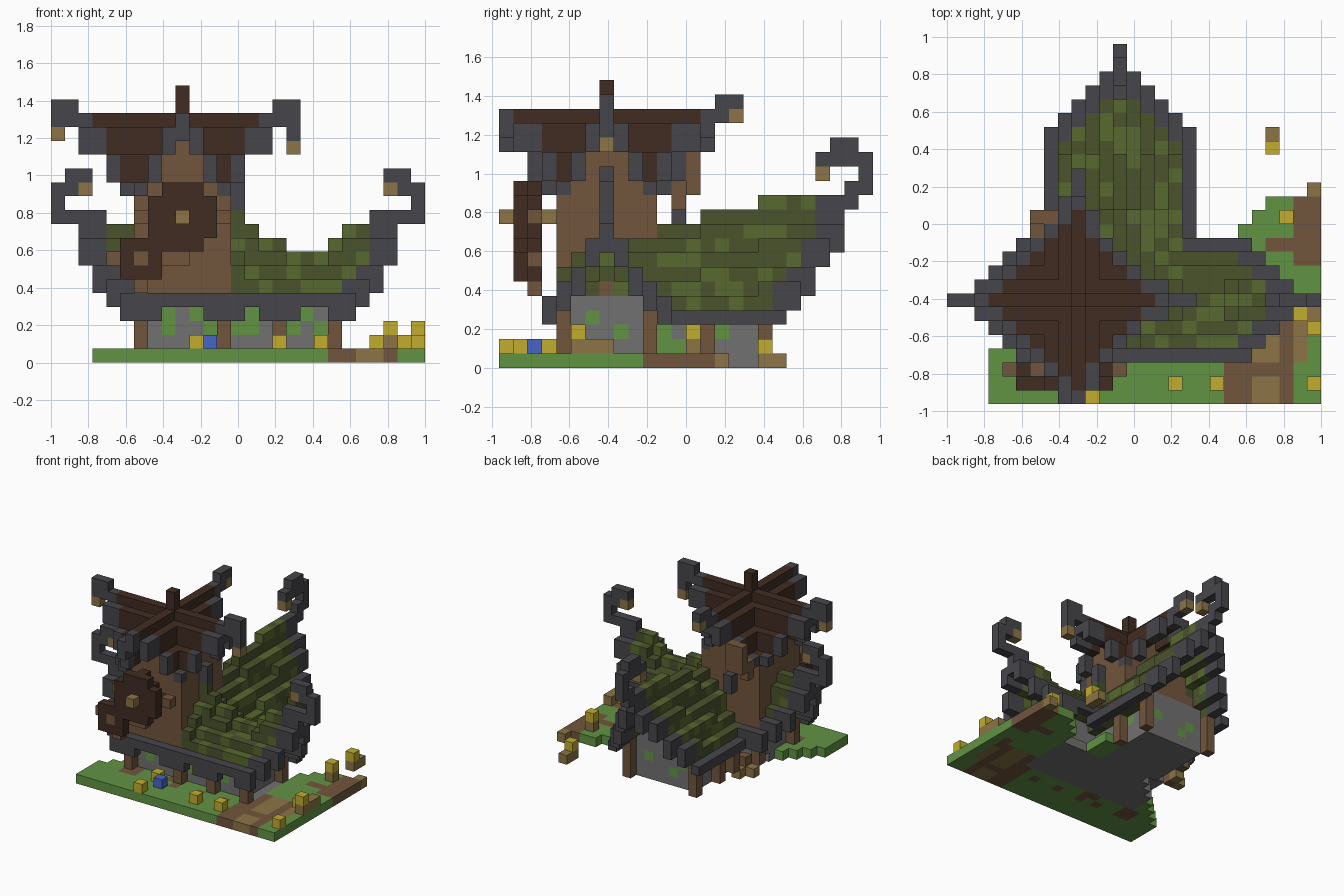
import bpy, bmesh, random
from mathutils import Vector

random.seed(4)
cube = bpy.data.objects.get("Cube")
if cube:
    bpy.data.objects.remove(cube)

U = 2 / 27                       # block size
ORIGIN = Vector((-1, -13 * U, 0))
cells = {}                       # block position -> (part, colour)


def linear(c):
    c /= 255
    return c / 12.92 if c < 0.04045 else ((c + 0.055) / 1.055) ** 2.4


palette = {
    "dark_wood": (65, 44, 34), "slate_trim": (70, 70, 75), "timber": (114, 86, 60),
    "tan_wood": (140, 117, 70), "grass": (97, 148, 68), "stone": (113, 113, 113),
    "moss_dark": (74, 83, 44), "moss_light": (88, 104, 46),
    "flower_yellow": (194, 174, 46), "flower_blue": (72, 100, 198),
}
materials = {}
for name, rgb in palette.items():
    mat = bpy.data.materials.new(name)
    colour = [linear(c) for c in rgb] + [1]
    mat.use_nodes = True
    mat.diffuse_color = colour
    mat.node_tree.nodes["Principled BSDF"].inputs["Base Color"].default_value = colour
    materials[name] = mat


def put(part, colour, x, y, z):
    """Place a box of blocks; each argument is an index or an inclusive (low, high)."""
    spans = [(v, v) if isinstance(v, int) else v for v in (x, y, z)]
    for i in range(spans[0][0], spans[0][1] + 1):
        for j in range(spans[1][0], spans[1][1] + 1):
            for k in range(spans[2][0], spans[2][1] + 1):
                cells[i, j, k] = (part, colour)


def moss():
    return "moss_light" if random.random() < 0.35 else "moss_dark"


def wall(part, i, j, low, top):
    """One column of wall: stone base, timber gable above."""
    for k in range(low, top + 1):
        put(part, "timber" if k > 4 else "stone", i, j, k)


# Ground slab with an earth path and a stone floor
def ground_colour(i, j):
    if 7 <= i <= 20 and 5 <= j <= 10:
        return "stone"
    if j < 7 and 20 <= i <= 24:
        return "tan_wood" if i in (22, 23) and j != 2 else "timber"
    if i == 25 and 3 <= j < 8:
        return "tan_wood" if j < 6 else "timber"
    if j > 9 and i > 24 or j == 11 and i > 22:
        return "timber"
    return "timber" if 5 < i < 19 and 2 < j < 6 and random.random() < 0.25 else "grass"


for i in range(3, 27):
    for j in range(16):
        west = 3 + max(0, j - 3)
        if j > 10:
            west = 21 + max(0, j - 12)
        if j == 15:
            west = 26
        if i >= west:
            put("ground", ground_colour(i, j), i, j, 0)
put("ground", "tan_wood", 26, 15, 0)
put("ground", "grass", (16, 17), (11, 13), 0)

# Long wing running left to right, sagging ridge rising to both ends
for i in range(1, 26):
    run = abs(i - 13)
    ridge = 7 if run < 7 else 8 if run == 7 else 9
    if 13 <= i <= 16:
        ridge = (10, 9, 8, 8)[i - 13]
    for j in range(3, 12):
        d = abs(j - 7)
        outer = min(11, 12 - d)
        if run > outer:
            continue
        top = round(4 + (ridge - 4) * (1 - d / 4))
        if 7 <= i <= 19 and 5 <= j <= 9:
            wall("long_wing_walls", i, j, 1, top - 2)
        rim = run >= outer - 1 or d == 4
        notch = d == 4 and i in (8, 9, 10, 14, 18, 19)
        for k in range(top if notch else top - 1, top + 1):
            put("long_wing_roof", "slate_trim" if rim else moss(), i, j, k)

# Rear wing, ridge rising toward the back
for j in range(8, 24):
    ridge = 9 if j < 14 else 10 if j < 18 else 11
    for i in range(7, 18):
        d = abs(i - 12)
        outer = min(23, 24 - d)
        if j > outer or (d == 5 and j < 11):
            continue
        top = round(3 + (ridge - 3) * (1 - d / 5))
        if d < 4 and j <= 17:
            wall("rear_wing_walls", i, j, 1 if j < 11 else 0, top - 2)
        rim = j >= outer - 1 or d == 5
        for k in range(max(3, top - 1), top + 1):
            if rim or (i, j, k) not in cells or k == top:
                put("rear_wing_roof", "slate_trim" if rim else moss(), i, j, k)

# Free-standing corner and bay posts under the eaves
for i in (6, 12, 16, 20):
    put("long_wing_posts", "timber", i, 4, (1, 3))
for i in (6, 20):
    put("long_wing_posts", "timber", i, 10, (1, 3))
for i in (8, 16):
    for j in (14, 18):
        put("rear_wing_posts", "timber", i, j, (0, 3))

# Moss patches on the stone walls
for i, k in ((8, 2), (8, 3), (10, 3), (11, 2), (13, 2), (14, 2), (14, 3), (17, 2), (18, 3), (19, 2)):
    put("long_wing_walls", "grass", i, 5, k)
for j, k in ((6, 3), (8, 2)):
    put("long_wing_walls", "grass", 19, j, k)
for i in (9, 15):
    for j, k in ((11, 1), (11, 2), (12, 1), (15, 2)):
        put("rear_wing_walls", "grass", i, j, k)
for i, k in ((10, 2), (11, 1), (14, 2)):
    put("rear_wing_walls", "grass", i, 17, k)

# Tower walls and steep star-shaped cross-gable roof
roof_top = (17, 16, 14, 12)
roof_base = (16, 15, 13, 12)
for i in range(0, 18):
    for j in range(0, 17):
        dx, dy = i - 9, j - 7
        low = min(abs(dx), abs(dy))
        reach = abs(dx) + abs(dy) + (dx > 0)
        if max(abs(dx), abs(dy)) <= 3:
            put("tower_walls", "timber", i, j, (5, roof_base[low] - 1))
        if reach <= (8 if low < 2 else 7):
            tip = low == 0 and reach == 8
            put("tower_roof", "dark_wood" if reach <= 6 else "slate_trim",
                i, j, (17 if tip else roof_base[low], roof_top[low]))
put("spire", "dark_wood", 9, 7, (18, 19))

# Tower ridge horns with hanging lanterns
horn = "tower_horns"
put(horn, "slate_trim", (0, 2), 7, 17)
put(horn, "slate_trim", (0, 1), 7, 18)
put(horn, "tan_wood", 0, 7, 16)
put(horn, "slate_trim", (15, 17), 7, 17)
put(horn, "slate_trim", (16, 17), 7, 18)
put(horn, "slate_trim", 17, 7, 16)
put(horn, "tan_wood", 17, 7, 15)
put(horn, "slate_trim", 9, (14, 15), 17)
put(horn, "slate_trim", 9, (15, 16), 18)
put(horn, "tan_wood", 9, 16, 17)

# Curled horns at both ends of the long wing
for side in (1, -1):
    for a, b, k in ((10, 11, 9), (10, 13, 10), (13, 13, 11), (12, 13, 12), (11, 12, 13)):
        put("long_wing_horns", "slate_trim",
            tuple(sorted((13 + side * a, 13 + side * b))), 7, k)
    put("long_wing_horns", "tan_wood", 13 + side * 11, 7, 12)

# Curled horn at the back
for a, b, k in ((23, 24, 11), (24, 25, 12), (25, 25, 13), (22, 25, 14), (23, 24, 15)):
    put("rear_horn", "slate_trim", 12, (a, b), k)
put("rear_horn", "tan_wood", 12, 22, 13)


# Front gear wheels
def wheel(part, ci, ck, radius, hub):
    for a in range(-radius, radius + 1):
        for b in range(-radius, radius + 1):
            if abs(a) + abs(b) <= 2 * radius - (radius > 1):
                put(part, "dark_wood", ci + a, 1, ck + b)
                if abs(a) + abs(b) <= radius:
                    put(part, "dark_wood", ci + a, 2, ck + b)
    for a, b in ((1, 0), (-1, 0), (0, -1)):
        put(part, "timber", ci + a * (radius + 1), 2, ck + b * (radius + 1))
    put(part, hub, ci, (1, 2), ck)


wheel("large_wheel", 9, 10, 2, "tan_wood")
wheel("small_wheel", 6, 7, 1, "timber")
for j in (0, 3):
    put("large_wheel", "tan_wood", 9, j, 10)

# Brackets on the tower
put("rear_bracket", "timber", 6, 12, (11, 12))
put("rear_bracket", "timber", (6, 7), 13, (12, 14))
put("rear_bracket", "slate_trim", 8, 12, (9, 10))
put("side_bracket", "slate_trim", 13, 7, (11, 12))

# Low steps tucked under the eaves
put("rear_steps", "timber", 7, 11, (0, 1))
put("rear_steps", "tan_wood", 7, 12, 0)
put("rear_steps", "tan_wood", 6, 11, 0)
put("rear_steps", "timber", 7, 13, (1, 2))

# Flowers, some on stems
for i, j in ((10, 0), (16, 1), (19, 1), (26, 1), (25, 6), (23, 18), (10, 3)):
    put("flowers", "flower_yellow", i, j, 1)
put("flowers", "flower_blue", 11, 2, 1)
for i, j in ((24, 13), (26, 5)):
    put("flowers", "tan_wood", i, j, 1)
    put("flowers", "flower_yellow", i, j, 2)
put("flowers", "tan_wood", 23, (18, 19), 0)
put("flowers", "tan_wood", 26, (6, 7), 1)

# Turn each part's blocks into one mesh of exposed faces
for part in sorted({p for p, c in cells.values()}):
    bm = bmesh.new()
    corners, used = {}, []
    for pos, (owner, colour) in cells.items():
        if owner != part:
            continue
        if colour not in used:
            used.append(colour)
        for axis in range(3):
            for side in (0, 1):
                near = list(pos)
                near[axis] += 2 * side - 1
                if tuple(near) in cells:
                    continue
                loop = []
                for a, b in ((0, 0), (1, 0), (1, 1), (0, 1)):
                    p = list(pos)
                    p[axis] += side
                    p[(axis + 1) % 3] += a
                    p[(axis + 2) % 3] += b
                    key = tuple(p)
                    if key not in corners:
                        corners[key] = bm.verts.new(ORIGIN + Vector(key) * U)
                    loop.append(corners[key])
                face = bm.faces.new(loop if side else loop[::-1])
                face.material_index = used.index(colour)
    mesh = bpy.data.meshes.new(part)
    for colour in used:
        mesh.materials.append(materials[colour])
    bm.to_mesh(mesh)
    bm.free()
    bpy.context.collection.objects.link(bpy.data.objects.new(part, mesh))
